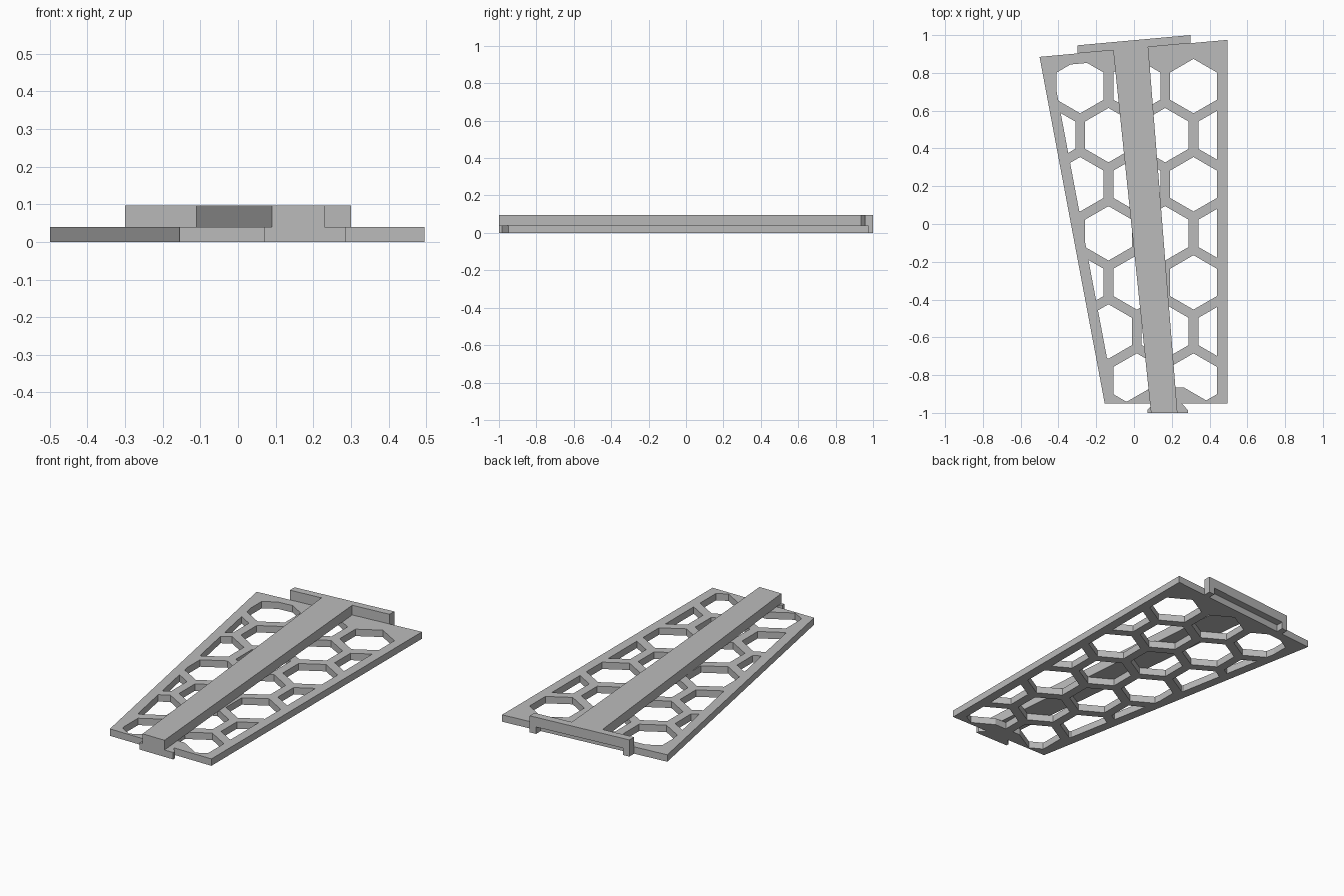
import bpy
import bmesh
from math import sin, cos, radians

cube = bpy.data.objects.get("Cube")
if cube:
    bpy.data.objects.remove(cube, do_unlink=True)

PLATE_Z, TOP_Z = 0.04, 0.096
BORDER = 0.055
PITCH, HEX_R = 0.3, 0.144

grey = bpy.data.materials.new("light grey")
grey.use_nodes = True
colour = (0.5, 0.5, 0.5, 1)
grey.diffuse_color = colour
grey.node_tree.nodes["Principled BSDF"].inputs["Base Color"].default_value = colour


def prisms(name, outlines, z0, z1):
    """Object made of upright prisms, one for each anticlockwise outline."""
    bm = bmesh.new()
    for outline in outlines:
        low = bm.faces.new([bm.verts.new((x, y, z0)) for x, y in outline])
        ext = bmesh.ops.extrude_face_region(bm, geom=[low], use_keep_orig=True)
        verts = [v for v in ext["geom"] if isinstance(v, bmesh.types.BMVert)]
        bmesh.ops.translate(bm, vec=(0, 0, z1 - z0), verts=verts)
    bmesh.ops.recalc_face_normals(bm, faces=bm.faces)
    mesh = bpy.data.meshes.new(name)
    bm.to_mesh(mesh)
    bm.free()
    mesh.materials.append(grey)
    obj = bpy.data.objects.new(name, mesh)
    bpy.context.collection.objects.link(obj)
    return obj


def boolean(target, tool, operation):
    """Apply a boolean and discard the tool object."""
    tool.hide_render = True
    mod = target.modifiers.new(operation.lower(), "BOOLEAN")
    mod.operation, mod.solver, mod.object = operation, "EXACT", tool
    bpy.context.view_layer.objects.active = target
    bpy.ops.object.modifier_apply(modifier=mod.name)
    bpy.data.objects.remove(tool, do_unlink=True)


def back_y(x):
    """Slanted rear edge of the plate."""
    return 0.93 + 0.0905 * x


# Tapered base plate
plate = prisms("base_plate", [[(-0.155, -0.95), (0.495, -0.95),
                               (0.495, back_y(0.495)), (-0.5, back_y(-0.5))]], 0, PLATE_Z)

# Honeycomb cutouts, trimmed to leave a solid border
hexes = []
for row in range(7):
    for col in range(-1, 4):
        cx = -0.285 + PITCH * (col + 0.5 * (row % 2))
        cy = 0.73 - row * PITCH * cos(radians(30))
        hexes.append([(cx + HEX_R * sin(radians(-60 * k)),
                       cy + HEX_R * cos(radians(60 * k))) for k in range(6)])
cutter = prisms("honeycomb_cutter", hexes, -0.05, 0.09)
window = prisms("border_window", [[(-0.099, -0.943), (0.44, -0.943),
                                   (0.44, back_y(0.44) - BORDER),
                                   (-0.435, back_y(-0.435) - BORDER)]], -0.1, 0.15)
boolean(cutter, window, "INTERSECT")
boolean(plate, cutter, "DIFFERENCE")

# Front dovetail tab with its sloping brace
CENTRE = 0.178
half = [(0.107, -1), (0.107, -0.985), (0.075, -0.95), (0.232, -0.95), (0.085, -0.865)]
tab_outline = [(CENTRE + x, y) for x, y in half]
tab_outline += [(CENTRE - x, y) for x, y in reversed(half)]
boolean(plate, prisms("dovetail_tab", [tab_outline], 0, PLATE_Z), "UNION")

# Long raised rib, reaching from the tab to the rear bar
prisms("centre_rib", [[(0.09, -1), (0.23, -1),
                       (0.075, back_y(0.075)), (-0.11, back_y(-0.11))]], PLATE_Z, TOP_Z)


# Rear bar with a hook hanging down at each end
def bar_piece(x0, x1):
    return [(x0, back_y(x0)), (x1, back_y(x1)),
            (x1, back_y(x1) + 0.043), (x0, back_y(x0) + 0.043)]


prisms("rear_bar", [bar_piece(-0.3, 0.3)], PLATE_Z, TOP_Z)
prisms("rear_hooks", [bar_piece(-0.3, -0.262), bar_piece(0.262, 0.3)], 0, PLATE_Z)
